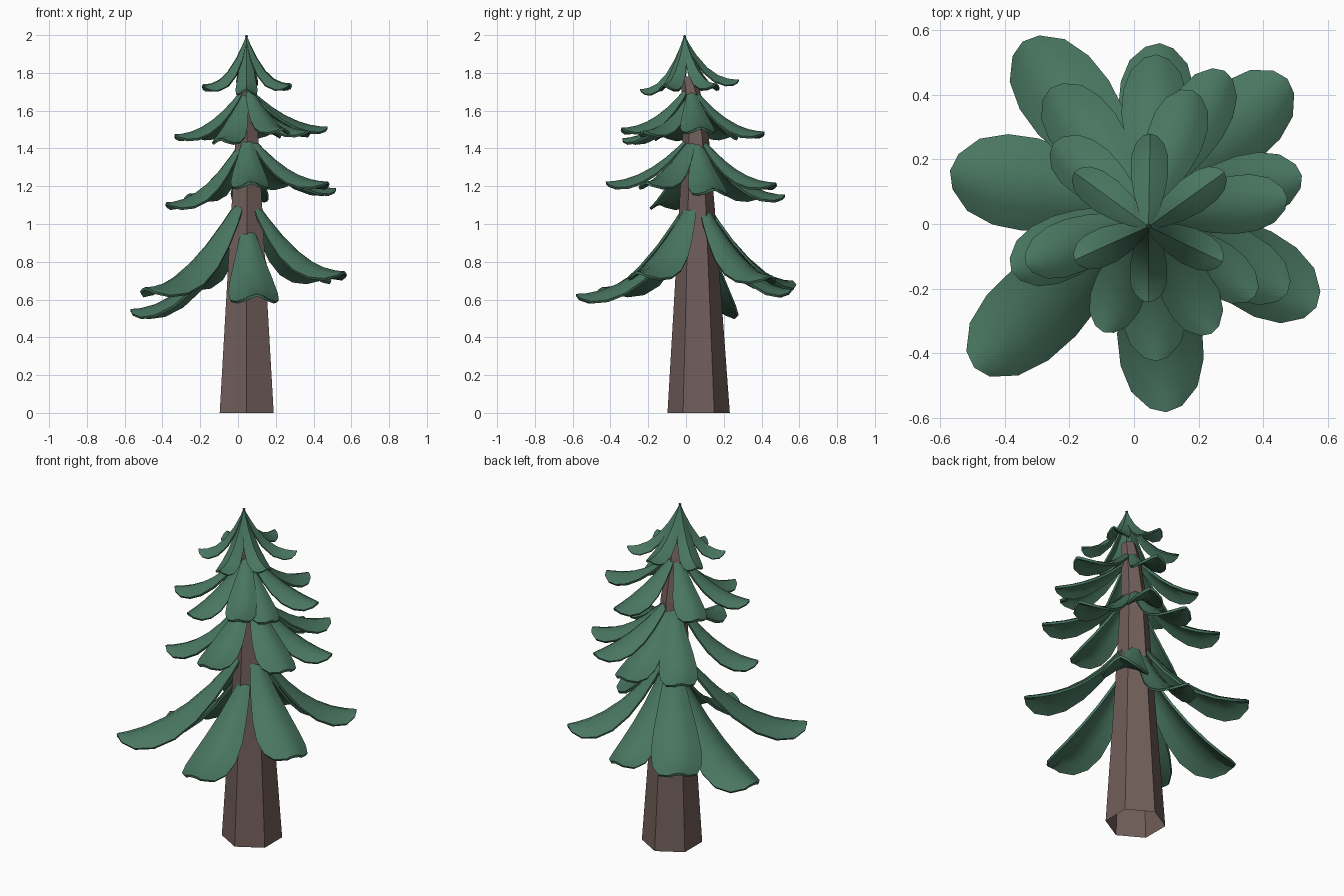
import bpy, bmesh, math
from mathutils import Vector

if "Cube" in bpy.data.objects:
    bpy.data.objects.remove(bpy.data.objects["Cube"], do_unlink=True)


def material(name, rgb):
    m = bpy.data.materials.new(name)
    m.use_nodes = True
    m.diffuse_color = (*rgb, 1)
    bsdf = m.node_tree.nodes["Principled BSDF"]
    bsdf.inputs["Base Color"].default_value = (*rgb, 1)
    bsdf.inputs["Roughness"].default_value = 0.9
    return m


GREEN = material("pine green", (0.066, 0.18, 0.118))
BROWN = material("bark brown", (0.165, 0.112, 0.102))


def add_object(name, bm, mat):
    mesh = bpy.data.meshes.new(name)
    bm.to_mesh(mesh)
    bm.free()
    mesh.materials.append(mat)
    ob = bpy.data.objects.new(name, mesh)
    bpy.context.collection.objects.link(ob)
    return ob


# Trunk sections: height, centre x, centre y, radius
TRUNK = [(0, 0.046, 0.067, 0.165), (0.65, 0.046, 0.062, 0.122),
         (1.1, 0.047, 0.058, 0.093), (1.45, 0.047, 0.052, 0.07),
         (1.7, 0.045, 0.026, 0.05), (1.78, 0.045, 0.01, 0.04)]


def trunk_at(z):
    for a, b in zip(TRUNK, TRUNK[1:]):
        if z <= b[0]:
            f = (z - a[0]) / (b[0] - a[0])
            return [p + (q - p) * f for p, q in zip(a, b)]
    return TRUNK[-1]


# Six-sided trunk, open underneath
bm = bmesh.new()
rings = []
for z, cx, cy, r in TRUNK:
    rings.append([bm.verts.new((cx + r * math.cos(math.radians(30 + 60 * i)),
                                cy + r * math.sin(math.radians(30 + 60 * i)), z))
                  for i in range(6)])
for lo, hi in zip(rings, rings[1:]):
    for i in range(6):
        j = (i + 1) % 6
        bm.faces.new((lo[i], lo[j], hi[j], hi[i]))
bm.faces.new(rings[-1])
add_object("trunk", bm, BROWN)

# Bough outline: position along the length, share of the half width
OUTLINE = [(0, 0.2), (0.03, 0.31), (0.1, 0.43), (0.25, 0.64), (0.42, 0.86),
           (0.6, 1.0), (0.76, 0.98), (0.9, 0.78), (1.0, 0.38)]
TOP_OUTLINE = [(0, 0.05), (0.08, 0.27), (0.22, 0.55), (0.42, 0.82), (0.62, 1.0),
               (0.8, 0.97), (0.92, 0.75), (1.0, 0.38)]
ACROSS = (-1, -0.55, 0, 0.55, 1)


def bough(name, root, tip, half, curve, outline, ridge, arch, thick):
    """Drooping arched bough that sweeps down and flattens towards its tip."""
    flat = Vector((tip.x - root.x, tip.y - root.y, 0))
    drop = root.z - tip.z
    side = Vector((-flat.y, flat.x, 0)).normalized()
    bm = bmesh.new()
    rows = []
    for t, w in outline:
        centre = root + flat * t - Vector((0, 0, drop * (1 - (1 - t) ** curve)))
        slope = flat - Vector((0, 0, drop * curve * (1 - t) ** (curve - 1)))
        normal = slope.cross(side).normalized()
        row = []
        for u in ACROSS:
            sag = arch * half * w * abs(u) ** ridge
            # the tip is rounded back at its corners
            back = flat.normalized() * (0.12 * half * abs(u) * t ** 4)
            row.append(bm.verts.new(centre + side * (u * half * w) - normal * sag - back))
        rows.append(row)
    for a, b in zip(rows, rows[1:]):
        for i in range(len(ACROSS) - 1):
            bm.faces.new((a[i], b[i], b[i + 1], a[i + 1]))
    ob = add_object(name, bm, GREEN)
    mod = ob.modifiers.new("thickness", "SOLIDIFY")
    mod.thickness = thick
    mod.offset = -1
    bpy.ops.object.select_all(action="DESELECT")
    ob.select_set(True)
    bpy.context.view_layer.objects.active = ob
    bpy.ops.object.modifier_apply(modifier="thickness")
    bpy.ops.object.shade_smooth_by_angle(angle=math.radians(35))


# Crown: six narrow boughs meeting at the apex
APEX = Vector((0.045, -0.008, 2.0))
CROWN = [(0.05, 0.28, 1.765), (0.28, 0.16, 1.745), (0.275, -0.118, 1.74),
         (0.045, -0.243, 1.715), (-0.185, -0.112, 1.735), (-0.185, 0.16, 1.74)]
for n, tip in enumerate(CROWN):
    bough(f"crown_bough_{n + 1}", APEX, Vector(tip), 0.058, 2.4,
          TOP_OUTLINE, 1.3, 0.62, 0.009)

# Lower tiers: tip x, y, z, root height, half width
TIERS = {
    "upper": [(0.18, 0.415, 1.49, 1.70, 0.088), (0.475, 0.08, 1.515, 1.70, 0.09),
              (0.375, -0.225, 1.495, 1.66, 0.08), (0.24, -0.34, 1.51, 1.71, 0.085),
              (-0.095, -0.335, 1.455, 1.69, 0.082), (-0.335, -0.125, 1.475, 1.70, 0.085),
              (-0.25, 0.25, 1.48, 1.69, 0.085)],
    "middle": [(0.52, 0.15, 1.19, 1.43, 0.1), (0.28, 0.475, 1.22, 1.44, 0.095),
               (0.07, 0.525, 1.155, 1.42, 0.1), (-0.26, 0.42, 1.16, 1.42, 0.105),
               (-0.38, -0.145, 1.115, 1.41, 0.1), (0.07, -0.425, 1.225, 1.45, 0.1),
               (0.475, -0.215, 1.225, 1.44, 0.1)],
    "lower": [(0.475, 0.45, 0.73, 1.08, 0.125), (0.08, 0.56, 0.655, 1.05, 0.115),
              (-0.345, 0.565, 0.70, 1.10, 0.138), (-0.57, 0.165, 0.55, 0.98, 0.145),
              (-0.495, -0.445, 0.665, 1.11, 0.142), (0.1, -0.583, 0.63, 0.975, 0.132),
              (0.565, -0.258, 0.75, 1.10, 0.128)],
}
for tier, boughs in TIERS.items():
    for n, (x, y, z, root_z, half) in enumerate(boughs):
        _, cx, cy, r = trunk_at(root_z)
        out = Vector((x - cx, y - cy, 0)).normalized()
        root = Vector((cx, cy, root_z)) + out * r * 0.78
        bough(f"{tier}_bough_{n + 1}", root, Vector((x, y, z)), half, 2.0,
              OUTLINE, 1.6, 0.42, 0.014)
